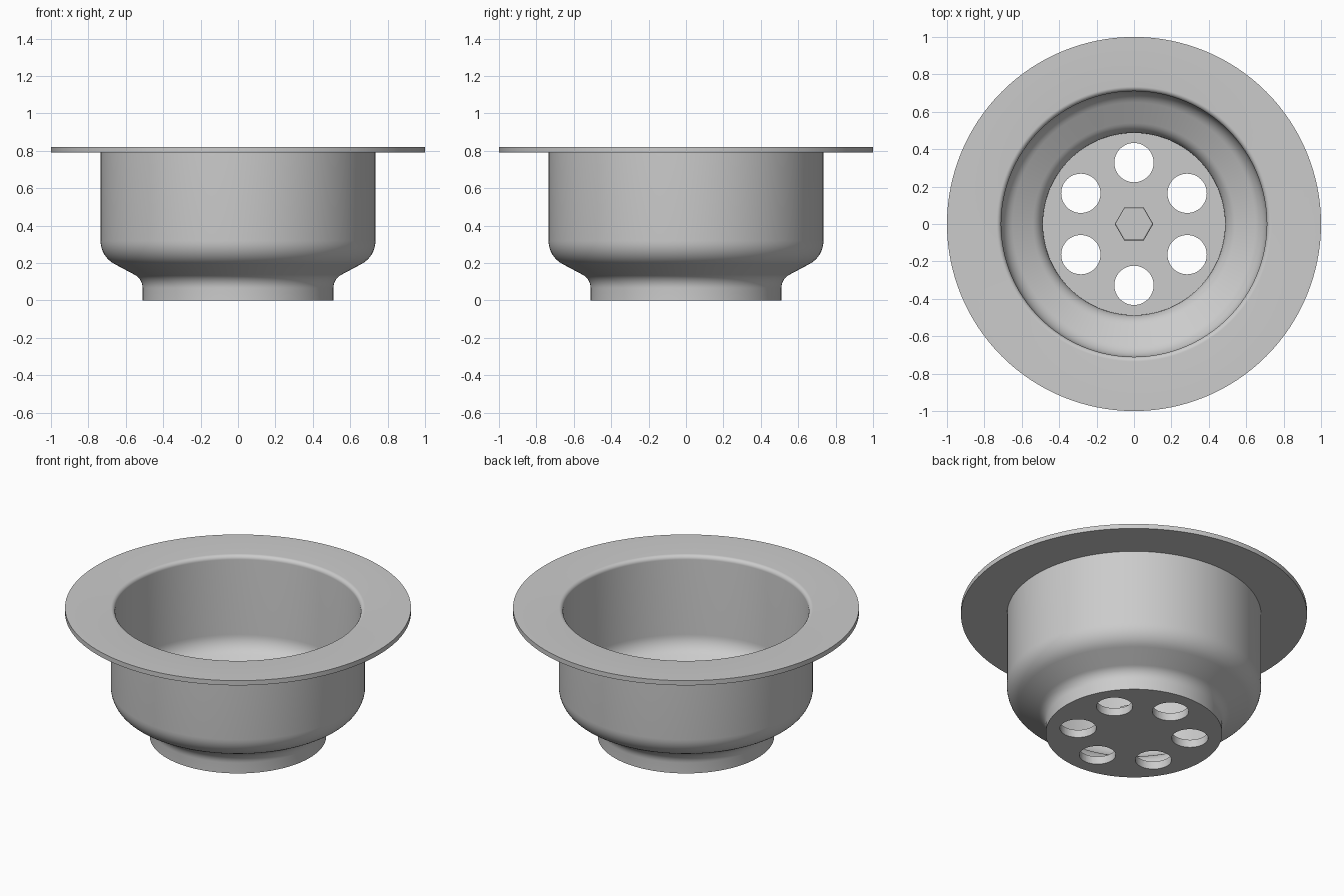
import bpy, bmesh
from math import pi, tan, radians
from mathutils import Vector, Matrix

if "Cube" in bpy.data.objects:
    bpy.data.objects.remove(bpy.data.objects["Cube"])

FLOOR = 0.05


def make_object(name, bm):
    bmesh.ops.recalc_face_normals(bm, faces=bm.faces)
    mesh = bpy.data.meshes.new(name)
    bm.to_mesh(mesh)
    bm.free()
    obj = bpy.data.objects.new(name, mesh)
    bpy.context.collection.objects.link(obj)
    return obj


def activate(obj):
    bpy.ops.object.select_all(action='DESELECT')
    obj.select_set(True)
    bpy.context.view_layer.objects.active = obj


def rounded(corners, steps=8):
    """Turn (x, z, radius) corners into a filleted profile."""
    out = []
    for i, (x, z, r) in enumerate(corners):
        p = Vector((x, z))
        if r == 0:
            out.append(p)
            continue
        a = (Vector(corners[i - 1][:2]) - p).normalized()
        b = (Vector(corners[i + 1][:2]) - p).normalized()
        inner = a.angle(b)
        t = r / tan(inner / 2)
        start, end = p + a * t, p + b * t
        centre = p + (a + b).normalized() * (r * r + t * t) ** 0.5
        sweep = (start - centre).angle_signed(end - centre)
        for k in range(steps + 1):
            # angle_signed is clockwise-positive in 2D
            out.append(centre + Matrix.Rotation(-sweep * k / steps, 2) @ (start - centre))
    return out


# Basket: turned thin-walled cup with a wide flange
profile = rounded([
    (0, 0, 0), (0.51, 0, 0), (0.51, 0.115, 0.08), (0.735, 0.235, 0.14),
    (0.735, 0.79, 0), (1.0, 0.79, 0), (1.0, 0.82, 0), (0.71, 0.82, 0.025),
    (0.71, 0.249, 0.115), (0.487, 0.13, 0.1), (0.487, FLOOR, 0), (0, FLOOR, 0)])
bm = bmesh.new()
verts = [bm.verts.new((p.x, 0, p.y)) for p in profile]
edges = [bm.edges.new(pair) for pair in zip(verts, verts[1:])]
bmesh.ops.spin(bm, geom=verts + edges, cent=(0, 0, 0), axis=(0, 0, 1),
               angle=2 * pi, steps=128, use_duplicate=False)
bmesh.ops.remove_doubles(bm, verts=bm.verts, dist=1e-4)
basket = make_object("strainer_basket", bm)

# Six drain holes through the floor
bm = bmesh.new()
for i in range(6):
    place = Matrix.Rotation(radians(30 + 60 * i), 4, 'Z') @ Matrix.Translation((0.328, 0, FLOOR / 2))
    bmesh.ops.create_cone(bm, cap_ends=True, segments=48, radius1=0.105,
                          radius2=0.105, depth=0.2, matrix=place)
cutter = make_object("hole_cutter", bm)
cutter.hide_render = True
activate(basket)
mod = basket.modifiers.new("drain_holes", 'BOOLEAN')
mod.operation = 'DIFFERENCE'
mod.solver = 'EXACT'
mod.object = cutter
bpy.ops.object.modifier_apply(modifier=mod.name)
bpy.data.objects.remove(cutter)
bpy.ops.object.shade_smooth_by_angle(angle=radians(30))

# Hexagonal bolt head in the middle of the floor
bm = bmesh.new()
bmesh.ops.create_cone(bm, cap_ends=True, segments=6, radius1=0.103, radius2=0.103, depth=0.1,
                      matrix=Matrix.Translation((0, 0, FLOOR + 0.045)) @ Matrix.Rotation(pi / 2, 4, 'Z'))
top = [e for e in bm.edges if all(v.co.z > FLOOR + 0.05 for v in e.verts)]
bmesh.ops.bevel(bm, geom=top, offset=0.008, segments=2, profile=0.5, affect='EDGES')
make_object("hex_bolt", bm)
